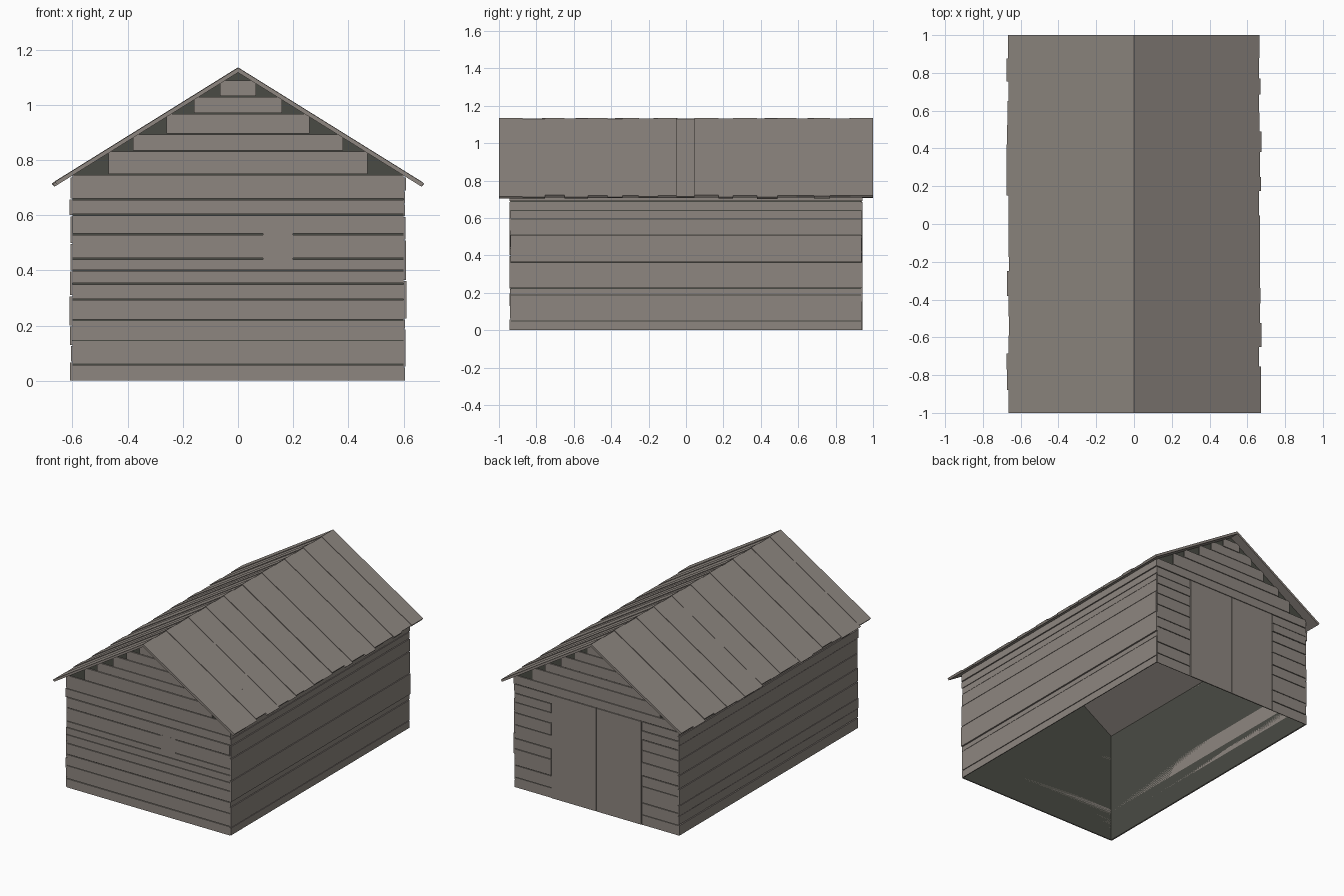
import bpy
import bmesh
import random

random.seed(4)
if "Cube" in bpy.data.objects:
    bpy.data.objects.remove(bpy.data.objects["Cube"], do_unlink=True)


def material(name, colour):
    m = bpy.data.materials.new(name)
    m.use_nodes = True
    m.diffuse_color = colour
    m.node_tree.nodes["Principled BSDF"].inputs["Base Color"].default_value = colour
    return m


WOOD = material("weathered wood", (0.27, 0.24, 0.215, 1))
DARK = material("dark interior", (0.068, 0.07, 0.058, 1))

HALF_X, HALF_Y = 0.6, 0.936      # inner shell half sizes
SLOPE, RIDGE = 0.622, 1.136      # roof pitch and top


def under(x):
    """Height of the roof underside at x."""
    return RIDGE - 0.019 - SLOPE * abs(x)


def finish(bm, name, mat):
    bmesh.ops.recalc_face_normals(bm, faces=bm.faces)
    mesh = bpy.data.meshes.new(name)
    bm.to_mesh(mesh)
    bm.free()
    mesh.materials.append(mat)
    obj = bpy.data.objects.new(name, mesh)
    bpy.context.collection.objects.link(obj)
    return obj


def prism(bm, profile, y0, y1):
    """Closed prism from an xz profile."""
    a = [bm.verts.new((x, y0, z)) for x, z in profile]
    b = [bm.verts.new((x, y1, z)) for x, z in profile]
    bm.faces.new(a)
    bm.faces.new(b[::-1])
    n = len(a)
    for i in range(n):
        j = (i + 1) % n
        bm.faces.new((a[i], b[i], b[j], a[j]))


def box(bm, x0, x1, y0, y1, z0, z1):
    prism(bm, [(x0, z0), (x1, z0), (x1, z1), (x0, z1)], y0, y1)


def pairs(levels, gap):
    """Board spans between levels, with a narrow gap above each."""
    return [(a, b - gap) for a, b in zip(levels, levels[1:])]


# Dark inner shell, open below and under the roof
bm = bmesh.new()
eave = under(HALF_X)
outline = [(-HALF_X, 0), (HALF_X, 0), (HALF_X, eave), (0, under(0)), (-HALF_X, eave)]
rings = [[bm.verts.new((x, y, z)) for x, z in outline] for y in (-HALF_Y, HALF_Y)]
front, back = rings
bm.faces.new(front)
bm.faces.new(back[::-1])
for i, j in ((1, 2), (4, 0)):
    bm.faces.new((front[i], back[i], back[j], front[j]))
finish(bm, "inner_walls", DARK)

# Long side walls
side_levels = {
    1: [0, .052, .19, .225, .365, .512, .597, .642, .69, .74],
    -1: [0, .07, .13, .2, .31, .4, .5, .6, .66, .74],
}
for side, levels in side_levels.items():
    bm = bmesh.new()
    for z0, z1 in pairs(levels, 0.004):
        out = HALF_X + random.uniform(0.004, 0.011)
        end = HALF_Y + random.uniform(0.002, 0.008)
        x0, x1 = sorted((side * HALF_X, side * out))
        box(bm, x0, x1, -end, end, z0, z1)
    finish(bm, "left_wall_boards" if side > 0 else "right_wall_boards", WOOD)

# Stepped gable boards at both ends
gable_levels = [.75, .835, .896, .97, 1.032, 1.092]
gable_widths = [.47, .38, .26, .16, .065]


def end_board(bm, side, x0, x1, z0, z1, depth):
    y0, y1 = sorted((side * HALF_Y, side * (HALF_Y + depth)))
    box(bm, x0, x1, y0, y1, z0, z1)


for side, name in ((-1, "front_gable_boards"), (1, "back_gable_boards")):
    bm = bmesh.new()
    for (z0, z1), w in zip(pairs(gable_levels, 0.004), gable_widths):
        end_board(bm, side, -w, w, z0, z1, random.uniform(.005, .009))
    finish(bm, name, WOOD)

# Front wall with a small patch over two joints
bm = bmesh.new()
front_levels = [0, .062, .148, .222, .297, .354, .402, .444, .533, .604, .66, .75]
for z0, z1 in pairs(front_levels, 0.005):
    end_board(bm, -1, -HALF_X, HALF_X, z0, z1, random.uniform(.005, .008))
finish(bm, "front_wall_boards", WOOD)
bm = bmesh.new()
end_board(bm, -1, .09, .2, .436, .535, .0085)
finish(bm, "front_patch", WOOD)

# Back wall either side of a double door
DOOR, DOOR_TOP = 0.33, 0.69
bm = bmesh.new()
back_levels = [0, .07, .15, .26, .33, .42, .5, .57, .63, DOOR_TOP]
for side in (-1, 1):
    for z0, z1 in pairs(back_levels, 0.005):
        x0, x1 = sorted((side * (DOOR + .004), side * HALF_X))
        end_board(bm, 1, x0, x1, z0, z1, random.uniform(.004, .008))
end_board(bm, 1, -HALF_X, HALF_X, DOOR_TOP, .746, .007)
finish(bm, "back_wall_boards", WOOD)
for side, name in ((1, "left_door"), (-1, "right_door")):
    bm = bmesh.new()
    x0, x1 = sorted((side * .002, side * DOOR))
    end_board(bm, 1, x0, x1, 0, DOOR_TOP - .004, .007)
    finish(bm, name, WOOD)

# Roof boards running from ridge to eave, uneven in length and thickness
left_cuts = [-1, -.875, -.755, -.65, -.525, -.42, -.34, -.255, -.15, -.05,
             .045, .175, .25, .38, .49, .59, .685, .77, .88, 1]
right_cuts = [-c for c in reversed(left_cuts)]
for side, cuts, name in ((1, left_cuts, "left_roof_boards"),
                         (-1, right_cuts, "right_roof_boards")):
    bm = bmesh.new()
    for i, (y0, y1) in enumerate(zip(cuts, cuts[1:])):
        top = RIDGE - (i % 2) * 0.004 - random.uniform(0, .002)
        tip = random.uniform(.662, .675)
        inner = tip - .009
        profile = [(0, under(0)), (0, top), (side * tip, top - SLOPE * tip),
                   (side * inner, under(inner))]
        prism(bm, profile, y0, y1)
    finish(bm, name, WOOD)
